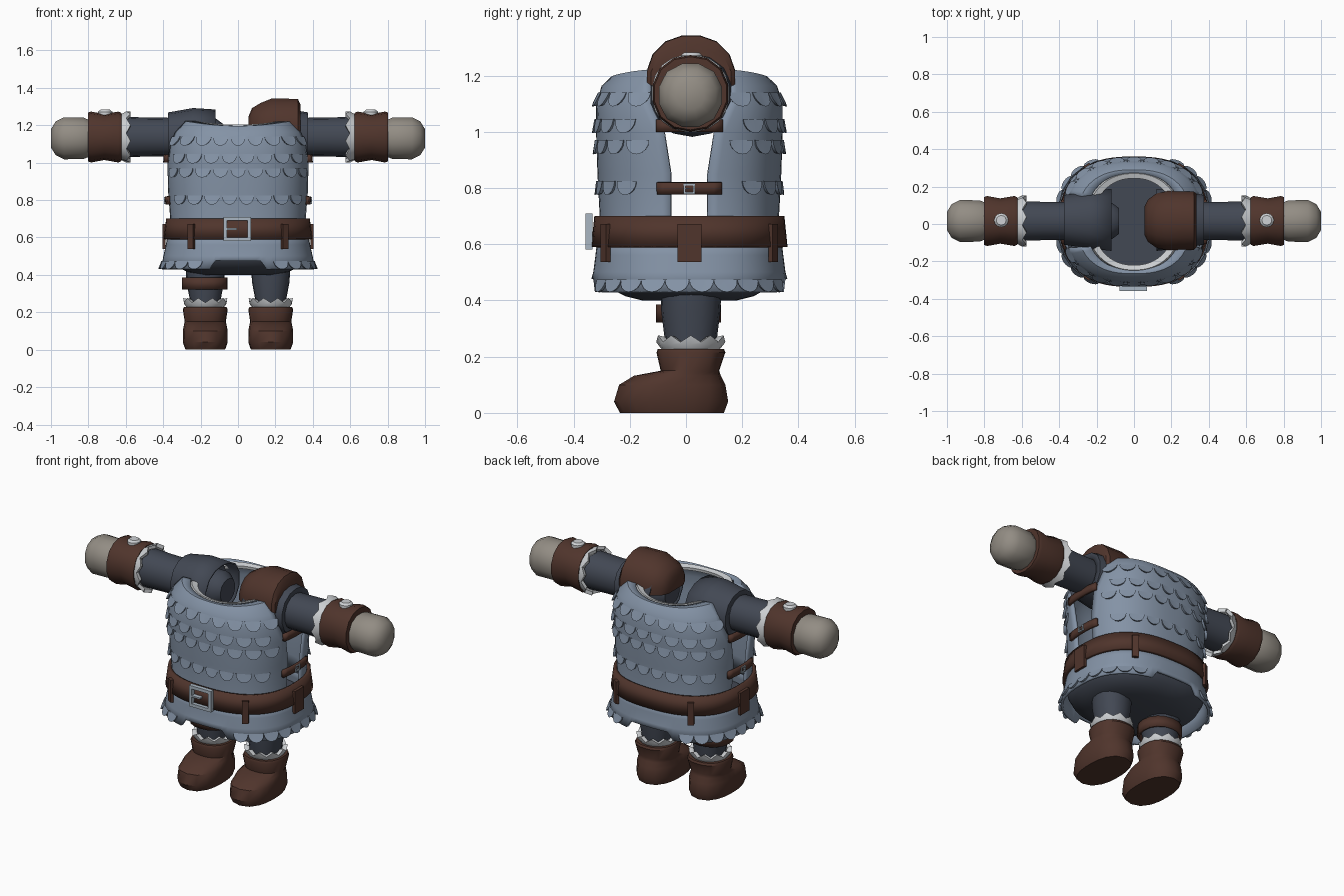
import bpy, bmesh
from math import sin, cos, pi, atan2, radians
from mathutils import Vector, Matrix

if "Cube" in bpy.data.objects:
    bpy.data.objects.remove(bpy.data.objects["Cube"], do_unlink=True)


def material(name, r, g, b):
    m = bpy.data.materials.new(name)
    m.use_nodes = True
    m.diffuse_color = (r, g, b, 1)
    m.node_tree.nodes["Principled BSDF"].inputs["Base Color"].default_value = (r, g, b, 1)
    return m


STEEL = material("steel blue", .23, .29, .38)
SLATE = material("slate cloth", .055, .065, .088)
LEATHER = material("brown leather", .08, .035, .025)
FUR = material("white fur", .62, .64, .66)
SKIN = material("stone grey", .29, .265, .23)
SILVER = material("silver", .4, .47, .54)
CY = 0.012


def finish(name, bm, mat, thick=0, angle=38):
    bmesh.ops.recalc_face_normals(bm, faces=bm.faces)
    me = bpy.data.meshes.new(name)
    bm.to_mesh(me)
    bm.free()
    me.materials.append(mat)
    ob = bpy.data.objects.new(name, me)
    bpy.context.collection.objects.link(ob)
    bpy.ops.object.select_all(action='DESELECT')
    ob.select_set(True)
    bpy.context.view_layer.objects.active = ob
    bpy.ops.object.shade_smooth_by_angle(angle=radians(angle))
    if thick:
        mod = ob.modifiers.new("thickness", 'SOLIDIFY')
        mod.thickness = thick
        mod.offset = 0
    return ob


def loft(name, rings, mat, closed=True, caps=True, thick=0, cut=None):
    """Skin a list of point rings, optionally capped or cut off below a height."""
    bm = bmesh.new()
    rows = [[bm.verts.new(p) for p in ring] for ring in rings]
    n = len(rows[0])
    for a, b in zip(rows, rows[1:]):
        for i in range(n if closed else n - 1):
            j = (i + 1) % n
            bm.faces.new((a[i], a[j], b[j], b[i]))
    if closed and caps:
        bm.faces.new(rows[0])
        bm.faces.new(rows[-1])
    if cut:
        geom = bm.verts[:] + bm.edges[:] + bm.faces[:]
        bmesh.ops.bisect_plane(bm, geom=geom, plane_co=(0, 0, cut), plane_no=(0, 0, -1), clear_outer=True)
    return finish(name, bm, mat, thick)


def polar(phi, rx, ry, n=2.5):
    r = (abs(cos(phi) / rx) ** n + abs(sin(phi) / ry) ** n) ** (-1 / n)
    return r * cos(phi), r * sin(phi)


def oval(cx, y0, y1, z, rx, n=2.3, seg=16, zig=0):
    """Horizontal ring between two depths, with optional zigzag edge."""
    pts = []
    for i in range(seg):
        x, y = polar(2 * pi * i / seg, rx, (y1 - y0) / 2, n)
        pts.append((cx + x, (y0 + y1) / 2 + y, z + zig * (i % 2)))
    return pts


def arm_ring(side, x, r, ry=None, cy=.016, cz=1.137, seg=14, zig=0):
    """Upright ring around an arm."""
    pts = []
    for i in range(seg):
        y, z = polar(2 * pi * (i + .5) / seg, ry or r, r, 2.2)
        pts.append((side * (x + zig * (i % 2)), cy + y, cz + z))
    return pts


# Body silhouette: height, half width, half depth
BODY = [(.43, .405, .342), (.5, .392, .335), (.6, .37, .322), (.7, .358, .312), (.85, .37, .32),
        (1.0, .376, .325), (1.1, .372, .325), (1.16, .35, .306), (1.19, .3, .275), (1.19, .25, .255)]


def size(z):
    for (z0, a0, b0), (z1, a1, b1) in zip(BODY, BODY[1:]):
        if z <= z1:
            t = max(0, (z - z0) / (z1 - z0))
            return a0 + (a1 - a0) * t, b0 + (b1 - b0) * t
    return BODY[-1][1:]


def body(phi, z, off=0):
    rx, ry = size(z)
    x, y = polar(phi, rx + off, ry + off)
    return Vector((x, y + CY, z))


def band(name, z0, z1, off, thick, mat, a=0, b=2 * pi, seg=56):
    full = b - a > 6
    steps = seg if full else seg + 1
    rings = [[body(a + (b - a) * i / seg, z, off) for i in range(steps)] for z in (z0, z1)]
    return loft(name, rings, mat, closed=full, caps=False, thick=thick)


def box(name, centre, dims, mat, turn=0):
    bm = bmesh.new()
    bmesh.ops.create_cube(bm, size=1)
    bm.transform(Matrix.Translation(centre) @ Matrix.Rotation(turn, 4, 'Z') @ Matrix.Diagonal((*dims, 1)))
    return finish(name, bm, mat)


def frame(name, centre, w, h, bar, depth, mat, turn=0):
    """Rectangular buckle frame from four bars and a tongue."""
    rot = Matrix.Rotation(turn, 3, 'Z')
    for part, dx, dz, sx, sz in (("left", w, 0, bar, h * 2 + bar), ("right", -w, 0, bar, h * 2 + bar),
                                 ("top", 0, h, w * 2, bar), ("bottom", 0, -h, w * 2, bar),
                                 ("tongue", -w / 2, 0, w, bar / 2)):
        box(f"{name}_{part}", Vector(centre) + rot @ Vector((dx, 0, dz)), (sx, depth, sz), mat, turn)


# Front and back armour plates with open sides
for label, s in (("front", -1), ("back", 1)):
    rings = []
    for k, (z, rx, ry) in enumerate(BODY[2:]):
        gap = .065 if z < 1 else (.09 if z < 1.05 else .145)
        a = atan2(gap, rx)
        ring = []
        for i in range(29):
            x, y = polar(a + (pi - 2 * a) * i / 28, rx, ry)
            lift = .03 * (x / rx) ** 2 if z > 1.17 else 0
            ring.append((x, CY + s * y, z + lift))
        rings.append(ring)
    loft(f"{label}_plate", rings, STEEL, closed=False, thick=.014)
    # Fur trim round the neckline
    trim = []
    for rx, ry, z in ((.258, .265, 1.185), (.25, .258, 1.203), (.215, .232, 1.195), (.215, .235, 1.178)):
        ring = []
        for i in range(21):
            x, y = polar(radians(34 + 112 * i / 20), rx, ry, 2.2)
            ring.append((x, CY + s * y, z + .4 * x * x))
        trim.append(ring)
    loft(f"{label}_neck_trim", trim, FUR, closed=False)

# Skirt with a notch at front and back
skirt = []
for z in (.43, .5, .56, .62):
    ring = [body(2 * pi * i / 72, z) for i in range(72)]
    for p in ring:
        if z < .45 and abs(p.x) < .135:
            p.z = .475
    skirt.append(ring)
loft("skirt", skirt, STEEL, caps=False, thick=.014)

# Raised rounded scales
bm = bmesh.new()


def scale(phi, z, w, h):
    def at(u, v, off):
        return bm.verts.new(body(phi + u / .36, z + v, off))
    arc = [pi + pi * k / 8 for k in range(9)]
    top = at(0, 0, .009)
    lip = [at(w * cos(t), h * sin(t), .013 + .009 * -sin(t)) for t in arc]
    base = [at(w * .9 * cos(t), h * .9 * sin(t), .002) for t in arc]
    for k in range(8):
        bm.faces.new((top, lip[k], lip[k + 1]))
        bm.faces.new((lip[k], base[k], base[k + 1], lip[k + 1]))


for s in (-1, 1):
    for row, z in enumerate((1.14, 1.045, .97, .825)):
        count = 9 - row % 2
        for i in range(count):
            scale(s * radians(90 + (i - (count - 1) / 2) * 15.5), z, .043, .05)
for i in range(30):
    phi = 2 * pi * (i + .5) / 30
    if abs(body(phi, .45).x) > .15:
        scale(phi, .475, .038, .045)
finish("scales", bm, STEEL, angle=30)

# Belt, hanging loops and main buckle
band("belt", .59, .70, .016, .02, LEATHER)
for i, deg in enumerate((0, 50, 130, 180, 230, 310)):
    phi = radians(deg)
    wide = .085 if deg % 180 == 0 else .036
    turn = phi if deg % 180 == 0 else phi + (.12 if sin(2 * phi) > 0 else -.12)
    box(f"belt_loop_{i}", body(phi, .605, .026) , (.018, wide, .135), LEATHER, turn)
frame("belt_buckle", (-.005, -.345, .645), .064, .054, .019, .026, SILVER)

# Side straps with small buckles
for side, mid in (("left", 0), ("right", pi)):
    for where, z in (("upper", 1.0), ("lower", .777)):
        band(f"{side}_{where}_strap", z, z + .043, .016, .016, LEATHER, mid - .3, mid + .3, 8)
    frame(f"{side}_strap_buckle", body(mid, .798, .026), .017, .015, .007, .008, SILVER, pi / 2)

# Hips
loft("hips", [[(x * k, CY + (y - CY) * k, z) for x, y, _ in skirt[1]]
              for z, k in ((.40, .5), (.415, .68), (.45, .88), (.5, .95), (.53, .95))], SLATE)

for side, s in (("left", 1), ("right", -1)):
    # Arms
    loft(f"{side}_sleeve", [arm_ring(s, x, r) for x, r in ((.08, .07), (.12, .1), (.37, .103), (.48, .104), (.6, .108))], SLATE)
    loft(f"{side}_shoulder_sleeve",
         [arm_ring(s, x, r, ry, .022) for x, r, ry in ((.37, .10, .10), (.37, .128, .132), (.24, .15, .15), (.12, .142, .165))],
         SLATE, caps=False, thick=.01)
    loft(f"{side}_wrist_fur", [arm_ring(s, x, r, seg=20, zig=g) for x, r, g in
                               ((.61, .1, 0), (.575, .118, .022), (.575, .138, .022), (.635, .118, 0))], FUR)
    loft(f"{side}_bracer", [arm_ring(s, x, r) for x, r in
                            ((.622, .112), (.622, .128), (.64, .136), (.715, .123), (.785, .136), (.803, .13), (.803, .11))], LEATHER)
    loft(f"{side}_hand", [arm_ring(s, x, r, seg=12, cz=1.13) for x, r in
                          ((.79, .098), (.825, .113), (.93, .115), (.975, .092), (1.0, .05))], SKIN)
    loft(f"{side}_bracer_stud", [oval(s * .71, .02 - r, .02 + r, z, r, 2, 12) for z, r in
                                 ((1.24, .038), (1.272, .038), (1.283, .026))], FUR)
    # Legs
    cx = s * .175
    loft(f"{side}_trouser_leg", [oval(cx, a, b, z, r) for z, a, b, r in
                                 ((.22, -.07, .105, .08), (.28, -.078, .112, .085), (.36, -.088, .122, .1), (.47, -.092, .128, .107))], SLATE)
    loft(f"{side}_boot_fur", [oval(cx, .017 - r, .017 + r, z, r * .96, 2, 20, g) for z, r, g in
                              ((.222, .1, 0), (.245, .118, 0), (.276, .123, -.024), (.27, .095, -.02))], FUR)
    loft(f"{side}_boot", [oval(cx, a, b, z, r, 2.4, 20) for z, a, b, r in
                          ((0, -.235, .135, .106), (.04, -.256, .15, .12), (.1, -.238, .14, .12), (.132, -.185, .124, .114),
                           (.15, -.09, .118, .11), (.215, -.105, .14, .12), (.228, -.1, .135, .114))], LEATHER)

# Knee strap on the right leg only
loft("knee_strap", [oval(-.177, -.1, .118, z, .115) for z in (.322, .385)], LEATHER, caps=False, thick=.014)

# Single shoulder guard on the left side
loft("shoulder_guard", [arm_ring(1, x, r, ry, .018, 1.185, 16) for x, r, ry in
                        ((.055, .06, .075), (.075, .108, .115), (.12, .135, .148), (.18, .16, .16),
                         (.32, .158, .158), (.335, .125, .145))], LEATHER, cut=1.165)
